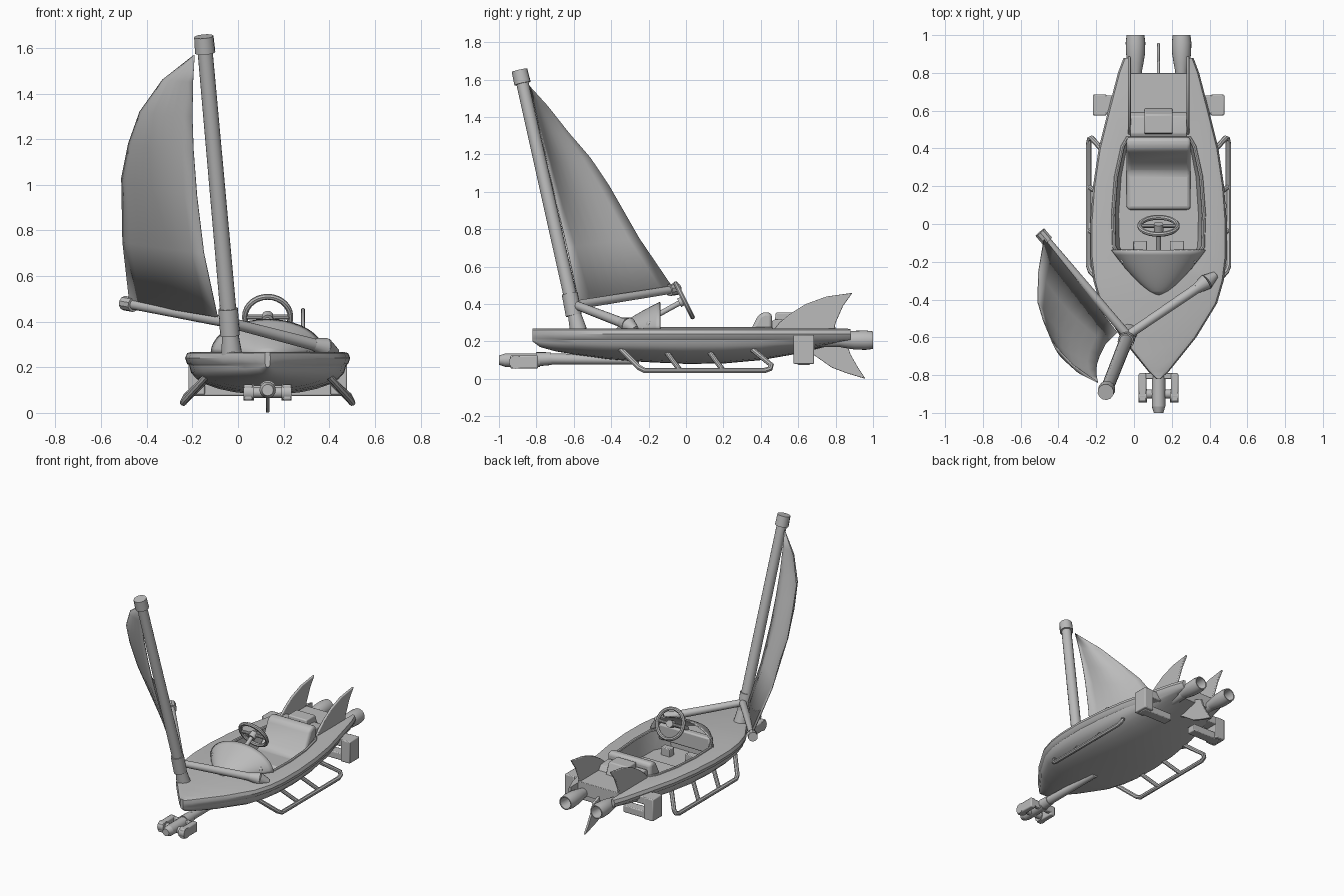
import bpy, bmesh, math
from mathutils import Vector, Matrix

if "Cube" in bpy.data.objects:
    bpy.data.objects.remove(bpy.data.objects["Cube"])

CX = 0.13  # hull centre line
grey = bpy.data.materials.new("plain grey")
grey.use_nodes = True
grey.diffuse_color = (0.5, 0.5, 0.5, 1)
grey.node_tree.nodes["Principled BSDF"].inputs["Base Color"].default_value = (0.5, 0.5, 0.5, 1)


def activate(ob):
    bpy.ops.object.select_all(action='DESELECT')
    ob.select_set(True)
    bpy.context.view_layer.objects.active = ob


def finish(name, bm, angle=35):
    bmesh.ops.recalc_face_normals(bm, faces=bm.faces)
    me = bpy.data.meshes.new(name)
    bm.to_mesh(me)
    bm.free()
    me.materials.append(grey)
    ob = bpy.data.objects.new(name, me)
    bpy.context.collection.objects.link(ob)
    activate(ob)
    bpy.ops.object.shade_smooth_by_angle(angle=math.radians(angle))
    return ob


def apply(ob, kind, **settings):
    mod = ob.modifiers.new(kind, kind)
    for key, value in settings.items():
        setattr(mod, key, value)
    activate(ob)
    bpy.ops.object.modifier_apply(modifier=mod.name)


def loft(name, rows, closed=False, caps=False, angle=35):
    bm = bmesh.new()
    vs = [[bm.verts.new(p) for p in row] for row in rows]
    n = len(rows[0])
    for a, b in zip(vs, vs[1:]):
        for i in range(n if closed else n - 1):
            j = (i + 1) % n
            bm.faces.new((a[i], a[j], b[j], b[i]))
    if caps:
        bm.faces.new(vs[0])
        bm.faces.new(vs[-1])
    return finish(name, bm, angle)


def rod(name, a, b, r1, r2=None, n=16):
    a, b = Vector(a), Vector(b)
    d = b - a
    bm = bmesh.new()
    bmesh.ops.create_cone(bm, cap_ends=True, segments=n, radius1=r1, radius2=r1 if r2 is None else r2, depth=d.length,
                          matrix=Matrix.Translation((a + b) / 2) @ d.to_track_quat('Z', 'Y').to_matrix().to_4x4())
    return finish(name, bm)


def box(name, lo, hi, bevel=0.01):
    lo, hi = Vector(lo), Vector(hi)
    bm = bmesh.new()
    bmesh.ops.create_cube(bm, size=1, matrix=Matrix.Translation((lo + hi) / 2) @ Matrix.Diagonal((*(hi - lo), 1)))
    ob = finish(name, bm)
    if bevel:
        apply(ob, 'BEVEL', width=bevel, segments=2)
    return ob


def side_plate(name, profile, x, width, bevel=0):
    rows = [[(x + s * width / 2, y, z) for y, z in profile] for s in (-1, 1)]
    ob = loft(name, rows, closed=True, caps=True)
    if bevel:
        apply(ob, 'BEVEL', width=bevel, segments=3)
        activate(ob)
        bpy.ops.object.shade_smooth_by_angle(angle=math.radians(40))
    return ob


def tube(name, points, r, cyclic=False):
    cu = bpy.data.curves.new(name, 'CURVE')
    cu.dimensions = '3D'
    cu.bevel_depth = r
    cu.bevel_resolution = 2
    cu.use_fill_caps = True
    sp = cu.splines.new('POLY')
    sp.points.add(len(points) - 1)
    for p, co in zip(sp.points, points):
        p.co = (*co, 1)
    sp.use_cyclic_u = cyclic
    cu.materials.append(grey)
    ob = bpy.data.objects.new(name, cu)
    bpy.context.collection.objects.link(ob)
    activate(ob)
    bpy.ops.object.convert(target='MESH')
    bpy.ops.object.shade_smooth_by_angle(angle=math.radians(40))
    return ob


# Hull: stations of (y, half width, keel height)
stations = [(-.82, .012, .2), (-.78, .055, .17), (-.7, .12, .148), (-.6, .2, .13), (-.42, .31, .105), (-.3, .345, .095),
            (-.18, .36, .088), (0, .362, .08), (.2, .347, .082), (.4, .317, .1), (.6, .267, .135), (.8, .215, .185), (.88, .185, .225)]
rows = []
for y, w, keel in stations:
    e = min(.03, w * .4)
    row = [(CX + s, y, z) for s, z in ((-w + e, .268), (w - e, .268), (w - e * .3, .262), (w, .24), (w - e * .3, .215))]
    under = w - e * .6
    for i in range(15):
        a = math.pi * i / 14
        row.append((CX + under * math.cos(a), y, .208 - max(.208 - keel, .002) * math.sin(a) ** .9 if 0 < i < 14 else .208))
    row += [(CX - w + e * .3, y, .215), (CX - w, y, .24), (CX - w + e * .3, y, .262)]
    rows.append(row)
hull = loft("hull", rows, closed=True, caps=True, angle=40)

# Cockpit well and stern notch
well = [(-.17, -.23), (.17, -.23), (.235, -.12), (.24, .05), (.225, .25), (.19, .41), (.165, .455),
        (-.165, .455), (-.19, .41), (-.225, .25), (-.24, .05), (-.235, -.12)]
well_cutter = loft("well_cutter", [[(CX + x * k, y, z) for x, y in well] for z, k in ((.135, .88), (.4, 1.05))], closed=True, caps=True)
notch_cutter = box("notch_cutter", (CX - .16, .8, 0), (CX + .16, 1.1, .5), 0)
for cutter in (well_cutter, notch_cutter):
    apply(hull, 'BOOLEAN', object=cutter, operation='DIFFERENCE', solver='EXACT')
    bpy.data.objects.remove(cutter)
activate(hull)
bpy.ops.object.shade_smooth_by_angle(angle=math.radians(35))
tube("cockpit_rim", [(CX + x, y, .266) for x, y in well], .011, True)

# Domed cowl ahead of the cockpit
rows = []
for i in range(11):
    t = max(i / 10, .01)
    w, h = .25 * t ** .7, .15 * t ** .8
    rows.append([(CX + w * math.cos(a), -.38 + .24 * t, .262 + h * math.sin(a))
                 for a in (math.pi * j / 20 for j in range(21))])
cowl = loft("cowl", rows, angle=60)
apply(cowl, 'SOLIDIFY', thickness=.008)

# Seat, engine cover and rear deck
seat = [(.075, .13), (.075, .185), (.27, .175), (.32, .21), (.385, .34), (.42, .36), (.46, .35), (.46, .13)]
side_plate("seat", seat, CX, .34, .022)
side_plate("engine_cover_base", [(.46, .26), (.46, .31), (.48, .32), (.57, .31), (.6, .26)], CX, .3, .006)
side_plate("engine_cover", [(.47, .26), (.48, .355), (.58, .355), (.62, .26)], CX, .15, .008)
box("rear_deck", (CX - .16, .57, .245), (CX + .16, .8, .278), .004)

# Steering wheel, column and pedals
centre = Vector((CX, -.01, .42))
back = Vector((0, .89, .45))
up = Vector((0, -.45, .89))
ring = [centre + .1 * (math.cos(a) * Vector((1, 0, 0)) + math.sin(a) * up) for a in (math.tau * i / 28 for i in range(28))]
tube("steering_wheel", ring, .013, True)
rod("wheel_spoke", ring[0], ring[14], .011, n=10)
rod("wheel_hub", centre - back * .03, centre + back * .012, .025)
rod("steering_column", centre, (CX, -.2, .315), .014)
box("dashboard", (CX - .2, -.21, .2), (CX + .2, -.16, .31))
for s in (-1, 1):
    box("pedal", (CX + s * .097 - .037, -.14, .13), (CX + s * .097 + .037, -.09, .19), .005)

# Parts on both sides: rails, boxes, fins and thrusters
fin = [(.46, .25), (.5, .3), (.56, .35), (.64, .4), (.75, .44), (.89, .46), (.84, .39), (.8, .3), (.78, .2), (.68, .17), (.56, .19)]
for s, side in ((-1, "right"), (1, "left")):
    def at(d, y, z):
        return (CX + s * d, y, z)
    tube(side + "_rail", [at(.26, -.36, .17), at(.36, -.25, .06), at(.37, -.22, .045), at(.37, .42, .045),
                          at(.365, .45, .055), at(.355, .455, .075), at(.25, .34, .17)], .015)
    for y in (-.12, .11):
        rod(side + "_rail_strut", at(.25, y, .165), at(.365, y + .085, .05), .014, n=10)
    for name, lo, hi in (("box", (.275, .575, .08), (.348, .685, .235)), ("box_arm", (.1, .595, .075), (.33, .665, .125)),
                         ("box_mount", (.2, .585, .18), (.3, .68, .235))):
        a, b = at(*lo), at(*hi)
        box(side + "_" + name, map(min, a, b), map(max, a, b), .006)
    side_plate(side + "_fin", fin, CX + s * .155, .016, .005)
    rod(side + "_thruster_pipe", at(.122, .55, .2), at(.122, .82, .205), .034)
    nozzle = [(.8, .032), (.85, .042), (.9, .05), (.96, .052), (1, .047), (1, .04), (.92, .03), (.919, .001)]
    loft(side + "_thruster", [[at(.122 + r * math.cos(a), y, .207 + r * math.sin(a)) for a in (math.tau * i / 20 for i in range(20))]
                              for y, r in nozzle], closed=True)

# Lower tail fin
side_plate("lower_fin", [(.6, .17), (.68, .13), (.78, .06), (.86, .03), (.96, 0), (.92, .06), (.88, .13), (.86, .19), (.75, .23)], CX, .016, .004)

# Nose probe with forked claw
rod("probe_tube", (CX, -.25, .1), (CX, -.76, .108), .022, .03)
rod("probe_collar", (CX, -.72, .108), (CX, -.8, .105), .034, .038)
rod("probe_core", (CX, -.78, .1), (CX, -.965, .1), .036)
rod("probe_tip", (CX, -.965, .1), (CX, -1, .1), .036, .025)
rod("claw_axle", (CX - .105, -.9, .09), (CX + .105, -.9, .09), .024)
box("claw_bridge", (CX - .08, -.82, .07), (CX + .08, -.79, .12), .006)
for s in (-1, 1):
    rod("claw_cap", (CX + s * .06, -.91, .09), (CX + s * .105, -.91, .09), .036)
    box("claw_arm", (CX + s * .085 - .02, -.94, .055), (CX + s * .085 + .02, -.79, .125), .008)

# Mast with foot, joint and cap
foot, top = Vector((-.028, -.575, .26)), Vector((-.15, -.89, 1.65))
mast_low = Vector((-.035, -.6, .36))
rod("mast_foot", foot, mast_low, .046, .034)
rod("mast", mast_low, top, .036, .033)
rod("mast_joint", mast_low - Vector((0, 0, .02)), mast_low.lerp(top, .075), .043)
rod("mast_cap", mast_low.lerp(top, .945), top, .045, .043, n=12)

# Boom and brace arm
joint, boom_end = Vector((-.035, -.59, .395)), Vector((-.48, -.065, .478))
rod("boom", joint, boom_end, .024, .021)
rod("boom_cap", joint.lerp(boom_end, .95), joint.lerp(boom_end, 1.04), .032, n=10)
brace_end = Vector((.37, -.315, .29))
rod("brace_arm", joint, brace_end, .023, .027)
rod("brace_collar", joint.lerp(brace_end, .9), joint.lerp(brace_end, 1.03), .027, .042)
rod("brace_foot", joint.lerp(brace_end, 1.03), (.43, -.27, .262), .042, .02)

# Sail lofted between luff and leech, with a slight belly
luff = [(-.09, -.575, .42), (-.15, -.635, .7), (-.18, -.695, .95), (-.195, -.74, 1.15), (-.2, -.775, 1.3), (-.197, -.81, 1.45), (-.19, -.84, 1.57)]
leech = [(-.475, -.07, .485), (-.505, -.25, .75), (-.51, -.41, 1.03), (-.48, -.51, 1.18), (-.43, -.63, 1.32), (-.33, -.74, 1.46), (-.192, -.838, 1.568)]
rows = []
for k, (a, b) in enumerate(zip(luff, leech)):
    belly = Vector((-.6, -.5, 0)) * .07 * math.sin(math.pi * k / 6)
    rows.append([Vector(a).lerp(Vector(b), u / 8) + belly * math.sin(math.pi * u / 8) for u in range(9)])
sail = loft("sail", rows, angle=60)
apply(sail, 'SOLIDIFY', thickness=.005, offset=0)
